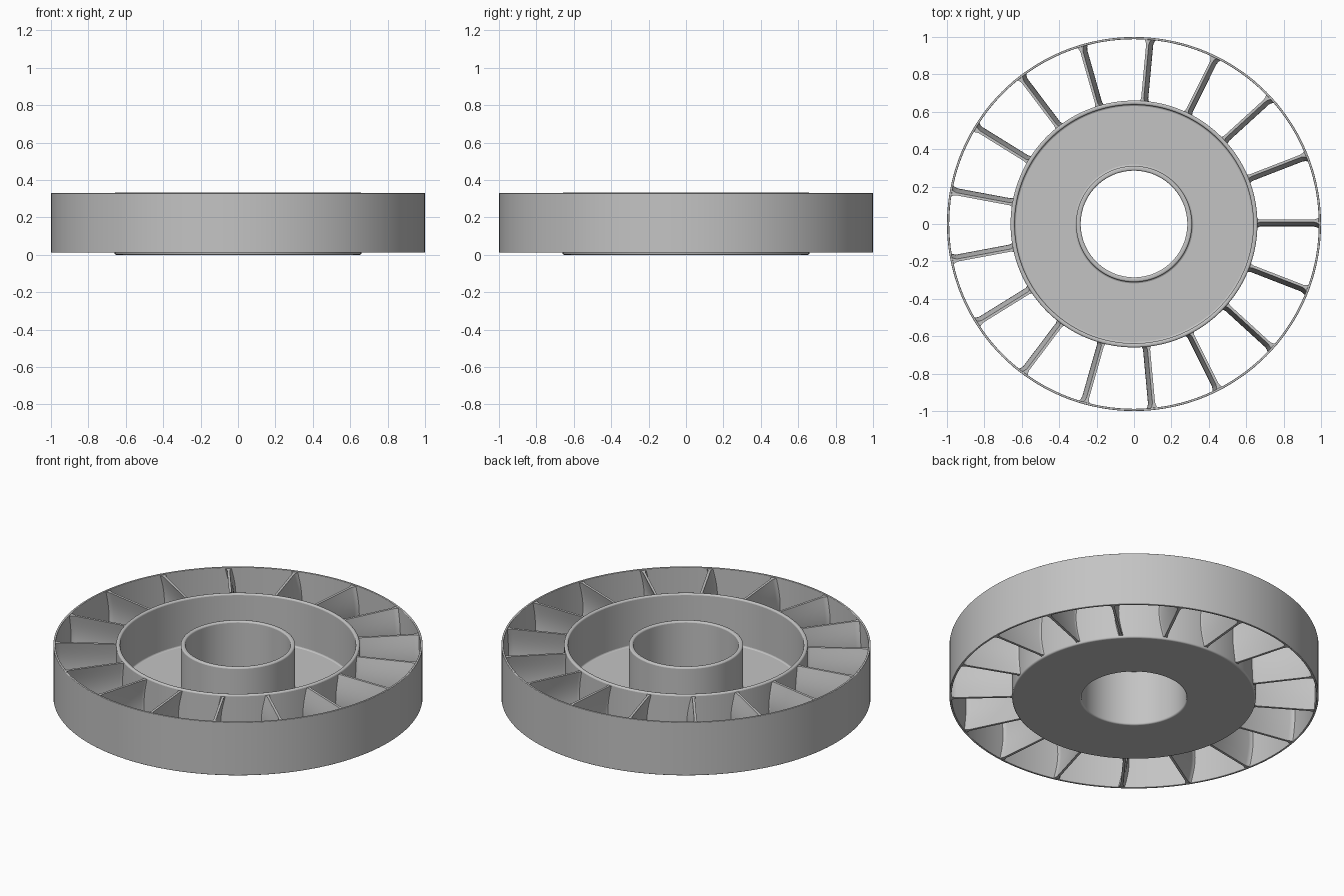
import bpy, bmesh, math

BLADES = 17
SEGMENTS = 144
HUB_R, RIM_R = 0.655, 0.99

if "Cube" in bpy.data.objects:
    bpy.data.objects.remove(bpy.data.objects["Cube"], do_unlink=True)

grey = bpy.data.materials.new("plain grey")
grey.use_nodes = True
grey.diffuse_color = (0.55, 0.55, 0.55, 1)
grey.node_tree.nodes["Principled BSDF"].inputs["Base Color"].default_value = grey.diffuse_color


def finish(name, bm, bevel=0):
    """Turn a bmesh into a smooth shaded object with optional rounded edges."""
    bmesh.ops.recalc_face_normals(bm, faces=bm.faces)
    mesh = bpy.data.meshes.new(name)
    bm.to_mesh(mesh)
    bm.free()
    mesh.materials.append(grey)
    ob = bpy.data.objects.new(name, mesh)
    bpy.context.collection.objects.link(ob)
    if bevel:
        mod = ob.modifiers.new("rounded edges", "BEVEL")
        mod.width = bevel
        mod.segments = 3
        mod.limit_method = "ANGLE"
        mod.angle_limit = math.radians(40)
    bpy.ops.object.select_all(action="DESELECT")
    ob.select_set(True)
    bpy.context.view_layer.objects.active = ob
    bpy.ops.object.shade_smooth_by_angle(angle=math.radians(40))
    return ob


def ring(name, profile, bevel):
    """Spin a closed (radius, height) profile around the z axis."""
    bm = bmesh.new()
    loops = []
    for i in range(SEGMENTS):
        a = 2 * math.pi * i / SEGMENTS
        loops.append([bm.verts.new((r * math.cos(a), r * math.sin(a), z)) for r, z in profile])
    n = len(profile)
    for i in range(SEGMENTS):
        p, q = loops[i], loops[(i + 1) % SEGMENTS]
        for j in range(n):
            k = (j + 1) % n
            bm.faces.new((p[j], q[j], q[k], p[k]))
    return finish(name, bm, bevel)


def blade(name, angle):
    """Thin vane, bowed over its height and flared where it meets the rings."""
    bm = bmesh.new()
    low, high, rows = 0.014, 0.324, 10
    # distance along the vane and half thickness
    stations = [(0, 0.02), (0.008, 0.012), (0.022, 0.007),
                (0.31, 0.007), (0.325, 0.011), (0.336, 0.017)]
    columns = []
    for d, half in stations:
        r = HUB_R - 0.003 + d
        loop = []
        for side in (-1, 1):
            for i in range(rows + 1):
                t = i / rows if side < 0 else 1 - i / rows
                bow = 0.017 - 0.024 * math.sin(math.pi * t)
                y = bow + side * half
                x = math.sqrt(r * r - y * y)
                c, s = math.cos(angle), math.sin(angle)
                loop.append(bm.verts.new((x * c - y * s, x * s + y * c, low + (high - low) * t)))
        columns.append(loop)
    n = len(columns[0])
    for a, b in zip(columns, columns[1:]):
        for j in range(n):
            k = (j + 1) % n
            bm.faces.new((a[j], b[j], b[k], a[k]))
    # end caps as strips across the thickness
    for loop in (columns[0], columns[-1]):
        for j in range(rows):
            bm.faces.new((loop[j], loop[j + 1], loop[n - 2 - j], loop[n - 1 - j]))
    return finish(name, bm)


# Outer band
ring("outer_rim", [(0.988, 0.012), (1.0, 0.012), (1.0, 0.33), (0.988, 0.33)], 0.003)

# Dished hub: outer wall, floor and central tube in one profile
ring("hub", [(0.285, 0.0), (0.66, 0.0), (0.66, 0.334), (0.638, 0.334), (0.638, 0.055),
             (0.31, 0.055), (0.31, 0.334), (0.285, 0.334)], 0.008)

# Vanes between hub and rim
for i in range(BLADES):
    blade(f"blade_{i + 1}", 2 * math.pi * i / BLADES)
